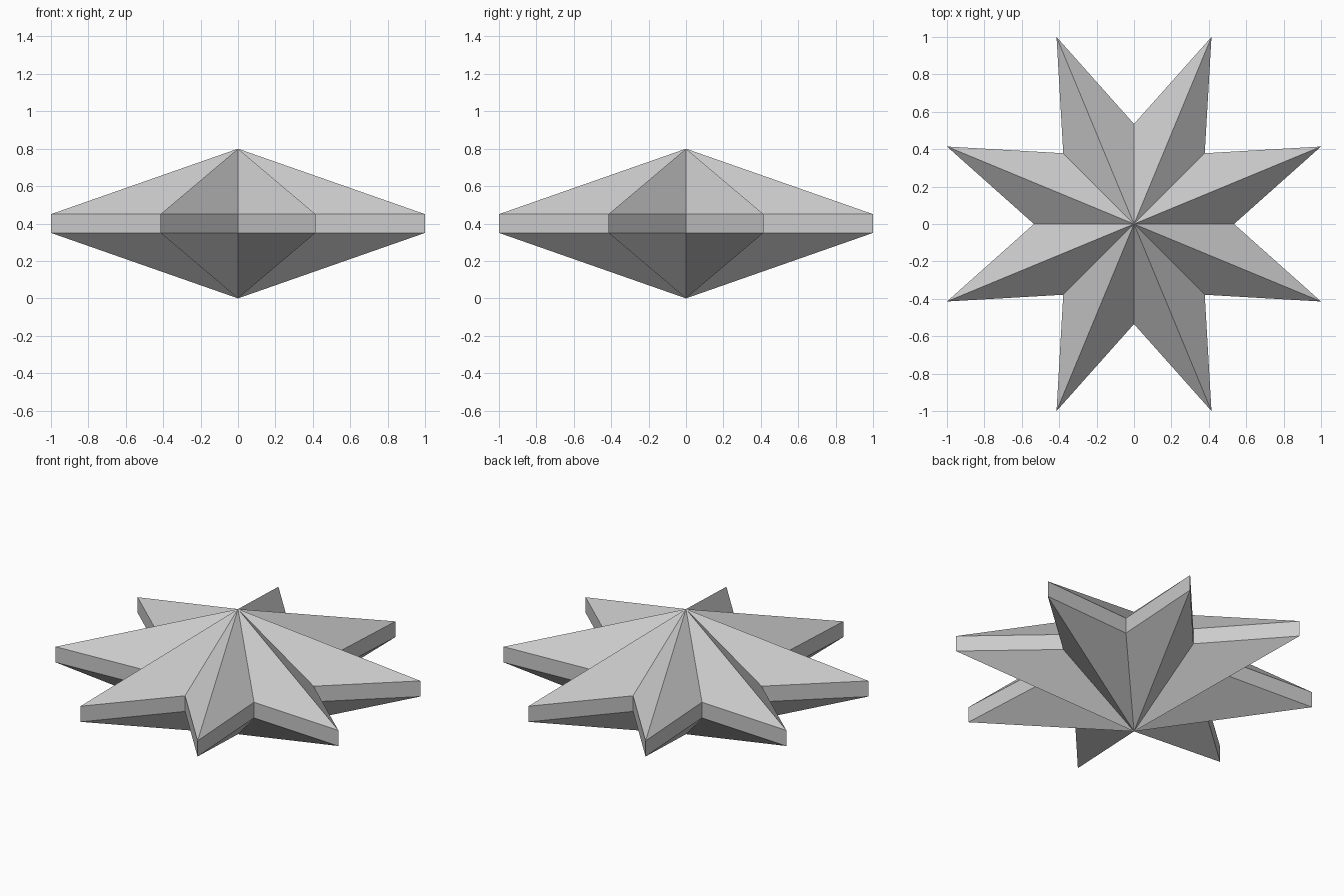
import bpy, bmesh
from math import cos, sin, pi

if "Cube" in bpy.data.objects:
    bpy.data.objects.remove(bpy.data.objects["Cube"])

POINTS = 8
TIP_R = 1 / cos(pi / 8)      # tips reach x, y = +-1
NOTCH_R = 0.535
RIM_LOW, RIM_HIGH, HEIGHT = 0.35, 0.45, 0.8

bm = bmesh.new()


def star_ring(z):
    """Star outline at height z: notches on the axes, tips between them."""
    ring = []
    for i in range(2 * POINTS):
        r = TIP_R if i % 2 else NOTCH_R
        a = i * pi / POINTS
        ring.append(bm.verts.new((r * cos(a), r * sin(a), z)))
    return ring


# Rim band plus upper and lower pyramidal facets
low, high = star_ring(RIM_LOW), star_ring(RIM_HIGH)
bottom = bm.verts.new((0, 0, 0))
top = bm.verts.new((0, 0, HEIGHT))
for i in range(2 * POINTS):
    j = (i + 1) % (2 * POINTS)
    bm.faces.new((low[i], low[j], high[j], high[i]))
    bm.faces.new((high[i], high[j], top))
    bm.faces.new((low[j], low[i], bottom))

bmesh.ops.recalc_face_normals(bm, faces=bm.faces)
mesh = bpy.data.meshes.new("eight_point_star")
bm.to_mesh(mesh)
bm.free()
bpy.context.collection.objects.link(bpy.data.objects.new("eight_point_star", mesh))
